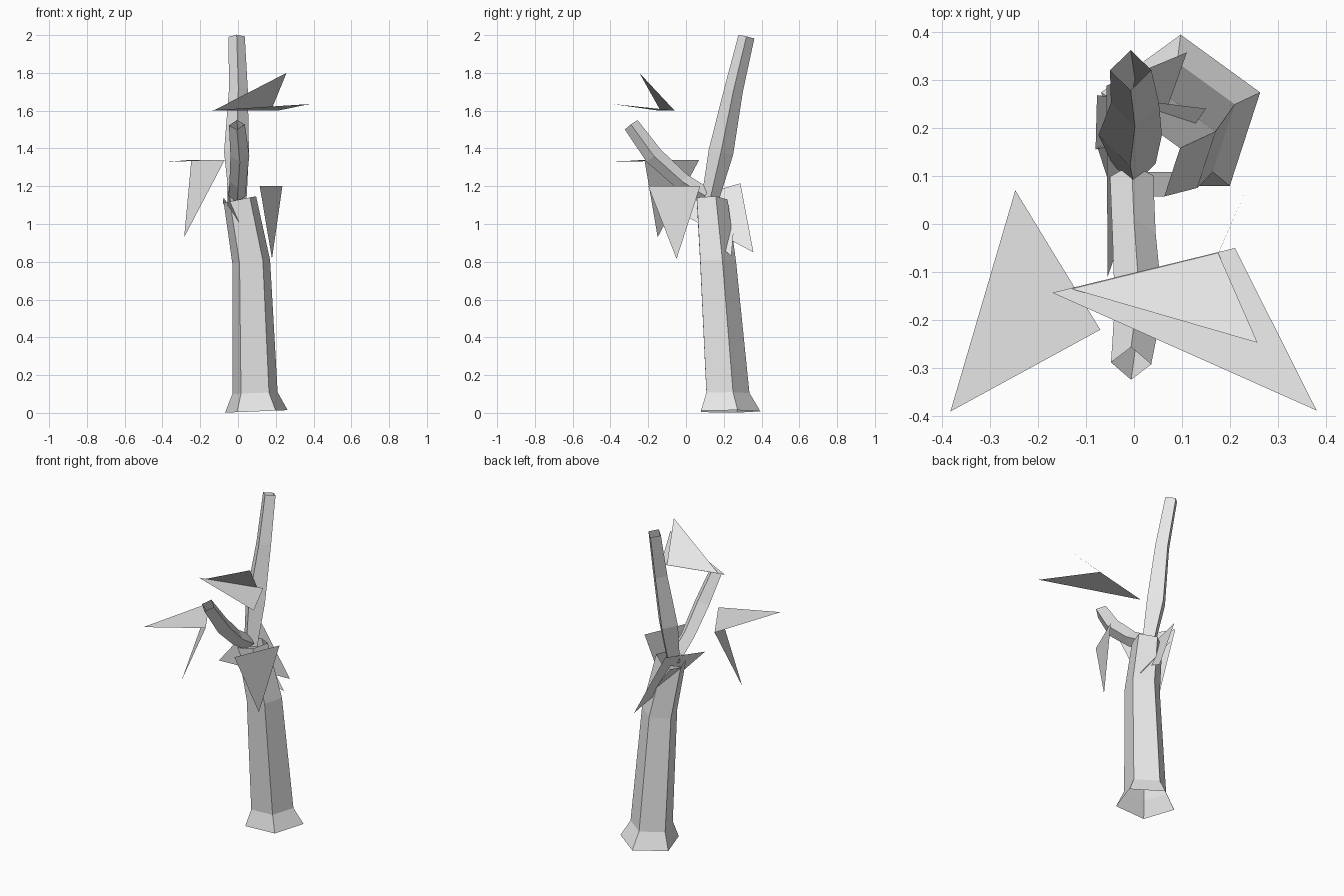
import bpy
from math import cos, sin, radians
from mathutils import Vector

cube = bpy.data.objects.get("Cube")
if cube:
    bpy.data.objects.remove(cube)

bark = bpy.data.materials.new("pale_grey")
bark.diffuse_color = (0.8, 0.8, 0.8, 1)
bark.use_nodes = True
bark.node_tree.nodes["Principled BSDF"].inputs["Base Color"].default_value = (0.8, 0.8, 0.8, 1)


def add_mesh(name, verts, faces):
    mesh = bpy.data.meshes.new(name)
    mesh.from_pydata(verts, [], faces)
    mesh.materials.append(bark)
    obj = bpy.data.objects.new(name, mesh)
    bpy.context.collection.objects.link(obj)
    return obj


def add_tube(name, rings):
    """Open-ended tube through rings of equal point count."""
    n = len(rings[0])
    faces = [(k * n + i, k * n + (i + 1) % n, (k + 1) * n + (i + 1) % n, (k + 1) * n + i)
             for k in range(len(rings) - 1) for i in range(n)]
    return add_mesh(name, [p for ring in rings for p in ring], faces)


# Trunk: hollow five-sided rings with a flared foot and a tilted rim
def trunk_ring(x, y, z, r, tilt):
    ring = []
    for i in range(5):
        a = radians(90 + 72 * i)
        ring.append((x + r * cos(a), y + r * sin(a), z + tilt * r * cos(a)))
    return ring


add_tube("trunk", [
    trunk_ring(0.097, 0.22, 0.008, 0.174, 0.04),
    trunk_ring(0.09, 0.21, 0.105, 0.126, 0.04),
    trunk_ring(0.07, 0.16, 0.8, 0.105, 0.1),
    trunk_ring(0.01, 0.13, 1.13, 0.09, 0.2),
])


# Branches: hollow four-sided tubes following a bent path
def add_branch(name, path):
    pts = [Vector(p[:3]) for p in path]
    rings = []
    for k, c in enumerate(pts):
        along = (pts[min(k + 1, len(pts) - 1)] - pts[max(k - 1, 0)]).normalized()
        side = Vector((1, 0, 0))
        side = (side - along * side.dot(along)).normalized()
        up = along.cross(side)
        r = path[k][3]
        rings.append([c + side * r, c + up * r, c - side * r, c - up * r])
    return add_tube(name, rings)


add_branch("tall_branch", [
    (0, 0.125, 1.12, 0.045), (-0.008, 0.185, 1.38, 0.066),
    (0.002, 0.252, 1.71, 0.05), (-0.007, 0.32, 1.992, 0.043)])
add_branch("front_branch", [
    (-0.005, 0.1, 1.15, 0.045), (0, -0.02, 1.225, 0.045),
    (0.01, -0.17, 1.36, 0.05), (-0.006, -0.29, 1.525, 0.042)])

# Leaves: flat sheets
leaves = {
    "side_leaf": [(0.115, -0.2, 1.2), (0.235, 0.075, 1.2), (0.18, -0.05, 0.815)],
    "upper_leaf_raised": [(-0.13, -0.135, 1.6), (0.175, -0.06, 1.6), (0.257, -0.247, 1.8)],
    "upper_leaf_flat": [(-0.17, -0.143, 1.6), (0.21, -0.05, 1.6), (0.38, -0.388, 1.635)],
    "outer_leaf_flat": [(-0.247, 0.07, 1.34), (-0.07, -0.22, 1.34), (-0.382, -0.39, 1.328)],
    "outer_leaf_hanging": [(-0.247, 0.07, 1.34), (-0.07, -0.22, 1.34), (-0.285, -0.15, 0.93)],
    "long_leaf": [(-0.055, -0.11, 1.1), (0.11, 0.357, 0.85), (-0.057, 0.288, 1.215)],
    "back_leaf": [(-0.077, 0.268, 1.14), (-0.08, 0.155, 1.11),
                  (0.125, 0.205, 0.86), (0.15, 0.24, 0.83)],
}
for name, pts in leaves.items():
    add_mesh(name, pts, [tuple(range(len(pts)))])
